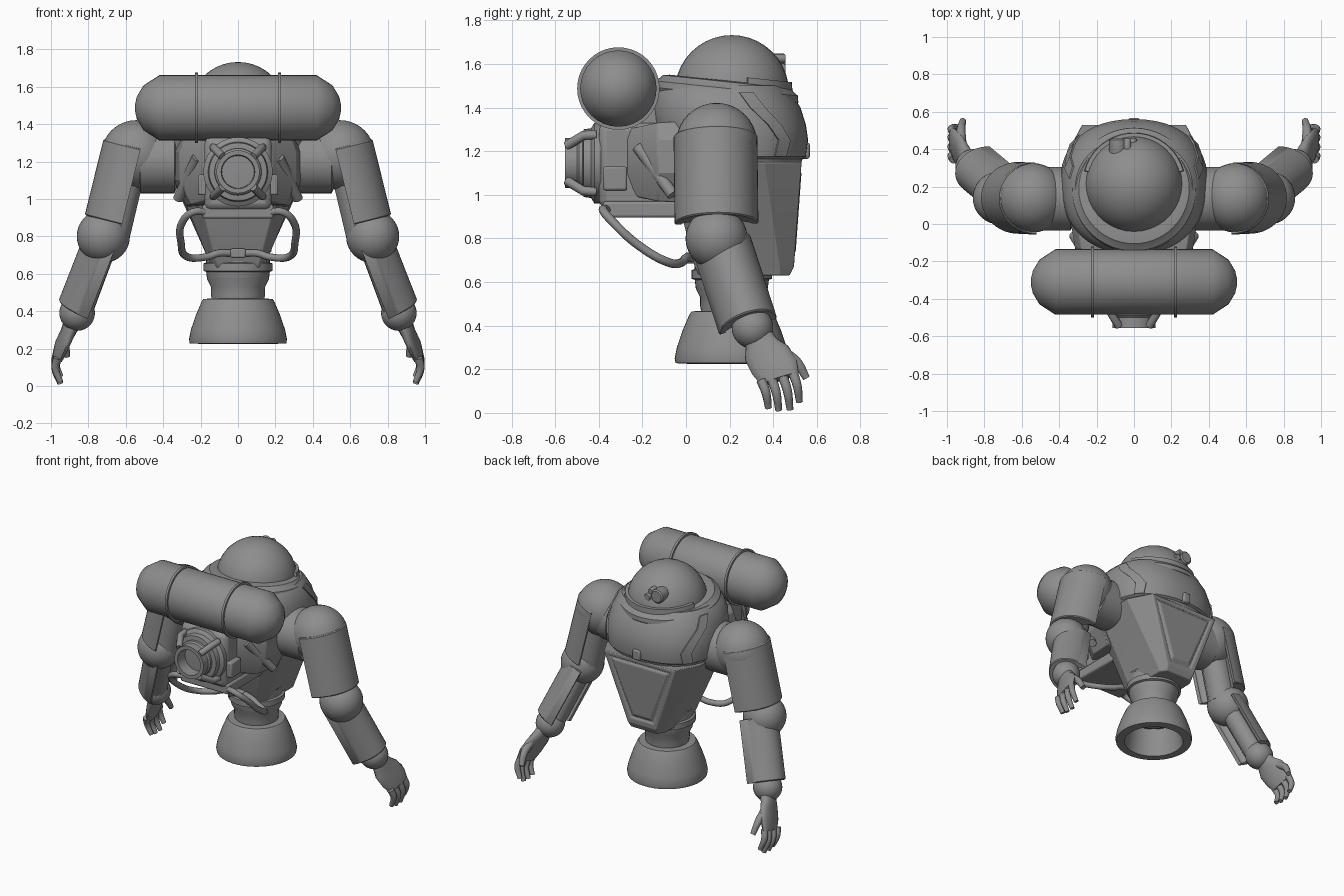
import bpy, bmesh
from math import sin, cos, pi, radians, copysign
from mathutils import Matrix, Vector

if "Cube" in bpy.data.objects:
    bpy.data.objects.remove(bpy.data.objects["Cube"])

GREY = bpy.data.materials.new("dark_grey")
GREY.diffuse_color = (.27, .27, .27, 1)
GREY.use_nodes = True
GREY.node_tree.nodes["Principled BSDF"].inputs["Base Color"].default_value = GREY.diffuse_color


def finish(ob, angle=35):
    bpy.ops.object.select_all(action='DESELECT')
    ob.select_set(True)
    bpy.context.view_layer.objects.active = ob
    bpy.ops.object.shade_smooth_by_angle(angle=radians(angle))
    ob.data.materials.clear()
    ob.data.materials.append(GREY)
    return ob


def loft(name, rings, angle=35, bevel=0, inset=None):
    """Skin a list of equal-length point rings and cap both ends."""
    bm = bmesh.new()
    vs = [[bm.verts.new(p) for p in r] for r in rings]
    n = len(rings[0])
    for a, b in zip(vs, vs[1:]):
        for i in range(n):
            bm.faces.new((a[i], a[(i + 1) % n], b[(i + 1) % n], b[i]))
    bm.faces.new(vs[0])
    bm.faces.new(vs[-1])
    bmesh.ops.recalc_face_normals(bm, faces=bm.faces)
    if inset:
        faces = [f for f in bm.faces if inset(f)]
        bmesh.ops.inset_individual(bm, faces=faces, thickness=.04)
        bmesh.ops.inset_individual(bm, faces=faces, thickness=.015, depth=-.012)
        bmesh.ops.inset_individual(bm, faces=faces, thickness=.03, depth=.015)
    me = bpy.data.meshes.new(name)
    bm.to_mesh(me)
    bm.free()
    ob = bpy.data.objects.new(name, me)
    bpy.context.collection.objects.link(ob)
    if bevel:
        m = ob.modifiers.new("bevel", 'BEVEL')
        m.width, m.segments, m.limit_method = bevel, 2, 'ANGLE'
    return finish(ob, angle)


def lathe(name, profile, loc, rot=Matrix(), n=40, **kw):
    """Spin (radius, height) pairs about a rotated z axis."""
    rot = rot.to_4x4()
    return loft(name, [[Vector(loc) + rot @ Vector((r * cos(2*pi*i/n), r * sin(2*pi*i/n), h))
                        for i in range(n)] for r, h in profile], **kw)


def ball(name, loc, r):
    bpy.ops.mesh.primitive_uv_sphere_add(segments=36, ring_count=20, radius=r, location=loc)
    ob = bpy.context.object
    ob.name = name
    return finish(ob)


def block(name, lo, hi, bevel=.015):
    (x0, y0, z0), (x1, y1, z1) = lo, hi
    return loft(name, [[(x0, y, z0), (x1, y, z0), (x1, y, z1), (x0, y, z1)] for y in (y0, y1)], bevel=bevel)


def tube(name, pts, r, radii=None, smooth=True):
    cu = bpy.data.curves.new(name, 'CURVE')
    cu.dimensions, cu.bevel_depth, cu.bevel_resolution, cu.use_fill_caps = '3D', r, 3, True
    cu.resolution_u = 8
    sp = cu.splines.new('BEZIER')
    sp.bezier_points.add(len(pts) - 1)
    for i, (b, p) in enumerate(zip(sp.bezier_points, pts)):
        b.co = p
        b.handle_left_type = b.handle_right_type = 'AUTO' if smooth else 'VECTOR'
        b.radius = radii[i] if radii else 1
    ob = bpy.data.objects.new(name, cu)
    bpy.context.collection.objects.link(ob)
    bpy.ops.object.select_all(action='DESELECT')
    ob.select_set(True)
    bpy.context.view_layer.objects.active = ob
    bpy.ops.object.convert(target='MESH')
    return finish(bpy.context.object, 45)


ALONG_X = Matrix.Rotation(pi / 2, 4, 'Y')
TO_FRONT = Matrix.Rotation(pi / 2, 4, 'X')      # local z -> -y
TILT = Matrix.Rotation(radians(-6), 4, 'X')

# rounded upper torso: z, half width, back y, front y (slightly squared ovals)
LEVELS = [(1.12, .355, -.08, .52), (1.165, .37, -.10, .535), (1.175, .385, -.11, .55), (1.25, .395, -.13, .56),
          (1.32, .39, -.15, .55), (1.40, .375, -.16, .525), (1.47, .345, -.14, .48), (1.50, .315, -.11, .455)]

def on_oval(level, t, k=1):
    z, w, y0, y1 = level
    sq = lambda v: copysign(abs(v) ** .88, v)
    return Vector((k * w * sq(cos(t)), (y0 + y1) / 2 + k * (y1 - y0) / 2 * sq(sin(t)), z))

loft("upper_torso", [[on_oval(l, 2*pi*i/48) for i in range(48)] for l in LEVELS])

# faceted lower torso with a panelled front
def facet(z, pts):
    return [(x, y, z) for x, y in pts] + [(-x, y, z) for x, y in reversed(pts)]

loft("lower_torso", [
    facet(.63, [(.10, .475), (.135, .43), (.14, .14), (.11, .06)]),
    facet(.67, [(.115, .495), (.15, .43), (.155, .12), (.12, .04)]),
    facet(1.15, [(.28, .53), (.37, .36), (.35, .06), (.24, -.08)])],
    angle=20, bevel=.006, inset=lambda f: f.normal.y > .8 and f.calc_area() > .05)
block("chest_tab", (-.03, .50, 1.165), (.03, .568, 1.24), .012)

# helmet, tilted collar and lamps
ball("helmet_dome", (0, .21, 1.47), .262)
lathe("collar", [(.25, -.05), (.325, -.05), (.335, -.03), (.33, 0), (.31, .015), (.295, .03), (.265, .035)],
      (0, .185, 1.488), TILT, n=56)
loft("visor_brow", [[Vector((0, .21, 1.495)) + TILT @ Vector((r * sin(a), r * cos(a), z)) for r, z in
      ((.24, 0), (.28, 0), (.272, .05), (.24, .05))] for a in [radians(-75 + 7.5*i) for i in range(21)]])
for x, z, r in ((-.085, 1.60, .048), (-.01, 1.575, .026), (-.035, 1.625, .02)):
    lathe("head_lamp", [(r*.7, -.12), (r, -.06), (r, 0), (r*.8, .008)], (x, .448, z),
          Matrix.Rotation(-pi/2, 4, 'X'), n=24)

# waist stack and hollow pelvis bell
lathe("waist", [(.13, .40), (.145, .49), (.145, .53), (.165, .57), (.17, .61), (.185, .615), (.185, .655),
                (.17, .66), (.17, .71), (.18, .72), (.18, .77), (.165, .78), (.17, .85), (.19, .92)], (0, .21, 0))
lathe("pelvis_bell", [(.14, .468), (.185, .465), (.195, .45), (.225, .38), (.252, .30), (.262, .25), (.258, .228),
                      (.20, .225), (.195, .25), (.17, .42)], (0, .21, 0), n=48)
block("waist_valve", (-.04, -.005, .685), (.04, .06, .735), .008)

# air tank across the shoulders
cap = [(.02, .55), (.06, .541), (.12, .505), (.175, .42)]
lathe("tank", [(r, -h) for r, h in cap] + cap[::-1], (0, -.31, 1.487), ALONG_X, n=32, angle=60)
for s in (1, -1):
    lathe("tank_band", [(.16, -.008), (.189, -.008), (.189, .008), (.16, .008)],
          (.222 * s, -.31, 1.487), ALONG_X, n=40)

# backpack, its flared root and round thruster
block("backpack", (-.18, -.40, .94), (.18, 0, 1.33), .035)
block("backpack_base", (-.19, -.38, .895), (.19, .05, .97), .012)
block("tank_mount", (-.14, -.36, 1.25), (.14, -.02, 1.42), .02)
loft("backpack_flare", [[(w*a, y, z) for a, z in ((-.8, 1.0-d), (.8, 1.0-d), (1, 1.1), (1, 1.25), (.9, 1.3+d), (-.9, 1.3+d),
      (-1, 1.25), (-1, 1.1))] for y, w, d in ((-.27, .18, 0), (-.13, .315, .03), (.05, .345, .04))], angle=20, bevel=.006)
lathe("thruster_flange", [(.15, 0), (.185, 0), (.185, .03), (.16, .045), (.155, .08), (.12, .085)],
      (0, -.39, 1.145), TO_FRONT)
lathe("thruster_nozzle", [(.13, 0), (.125, .1), (.115, .11), (.115, .165), (.09, .165), (.085, .06)],
      (0, -.39, 1.145), TO_FRONT)
for k in range(4):
    a = pi / 4 + k * pi / 2
    d = Vector((cos(a), 0, sin(a)))
    c = Vector((0, 0, 1.145))
    tube("thruster_lug", [c + d*.185 + Vector((0, -.41, 0)), c + d*.18 + Vector((0, -.47, 0)),
                          c + d*.115 + Vector((0, -.545, 0))], .022, smooth=False)

# hoses, pack valves, braces and shoulder straps
for s in (1, -1):
    tube("hose", [(x*s, y, z) for x, y, z in ((.17, -.36, .93), (.24, -.38, .93), (.30, -.33, .87),
         (.305, -.22, .77), (.27, -.08, .69), (.17, -.02, .69), (.10, .0, .71), (.04, .02, .71))], .02)
    block("pack_valve", (.16*s, -.38, 1.02), (.215*s, -.27, 1.13), .01)
    tube("pack_brace", [(.22*s, -.22, 1.22), (.32*s, -.06, 1.0)], .028, smooth=False)
    strap = []
    for i, deg in ((6, 17), (5, 22), (4, 33), (3, 40), (2, 37)):
        pts = [on_oval(LEVELS[i], radians(deg + da), k) for da, k in ((-6, .97), (-6, 1.025), (6, 1.025), (6, .97))]
        strap.append([(p.x * s, p.y, p.z) for p in pts])
    loft("shoulder_strap", strap)

# half-round arm sleeve: the flat side lies on the inner line a-b
def sleeve(name, a, b, depth, radius, s):
    a, b = Vector(a), Vector(b)
    ax = (b - a).normalized()
    side = Vector((0, 1, 0))
    side = (side - ax * side.dot(ax)).normalized()
    out = side.cross(ax)
    if out.x < 0:
        out = -out
    ang = [pi * i / 24 for i in range(25)]
    def ring(p, k):
        outer = [p + side * radius*k * cos(t) + out * depth*k * sin(t) for t in ang]
        inner = [p + side * (radius-.025)*k * cos(t) + out * (.005 + .06 * sin(t)) for t in reversed(ang)]
        return [(v.x * s, v.y, v.z) for v in outer + inner]
    loft(name, [ring(a, .97), ring(a + ax*.006, 1), ring(b - ax*.006, 1), ring(b, .97)])

# arms and hands
for s in (1, -1):
    P = lambda x, y, z: (x*s, y, z)
    lathe("shoulder_joint", [(.15, -.11), (.17, -.10), (.17, .08), (.15, .09)], P(.42, .135, 1.2), ALONG_X)
    ball("shoulder_ball", P(.545, .14, 1.235), .186)
    sleeve("upper_arm", (.52, .135, 1.27), (.62, .14, .865), .205, .192, s)
    tube("upper_arm_core", [P(.58, .14, 1.2), P(.67, .14, .82)], .10, smooth=False)
    ball("elbow_ball", P(.72, .14, .80), .142)
    sleeve("forearm", (.645, .165, .765), (.79, .285, .395), .18, .138, s)
    tube("forearm_core", [P(.72, .17, .75), P(.85, .29, .40)], .075, smooth=False)
    ball("wrist_ball", P(.86, .305, .39), .095)
    # palm: centre, half width along the hand's side, half thickness
    w, t = Vector((.1, .93, .30)).normalized(), Vector((.93, -.2, .35)).normalized()
    rings = []
    for c, hw, ht in (((.87, .32, .37), .065, .05), ((.895, .345, .32), .075, .042), ((.915, .37, .275), .105, .034),
                      ((.945, .405, .21), .108, .034), ((.965, .43, .155), .09, .026)):
        rings.append([P(*(Vector(c) + w*hw*cos(2*pi*i/16) + t*ht*sin(2*pi*i/16))) for i in range(16)])
    loft("palm", rings, angle=50)
    for y0, z0, y1, z1 in ((.345, .15, .378, .022), (.395, .15, .425, .012),
                           (.445, .165, .477, .015), (.49, .185, .52, .05)):
        tube("finger", [P(.965, y0, z0), P(.976, (y0+y1)/2 + .004, (z0+z1)/2 + .01), P(.95, y1, z1)],
             .021, (1.1, 1, .75))
    tube("thumb", [P(.925, .44, .28), P(.925, .505, .235), P(.915, .552, .16)], .022, (1.3, 1.1, .8))
